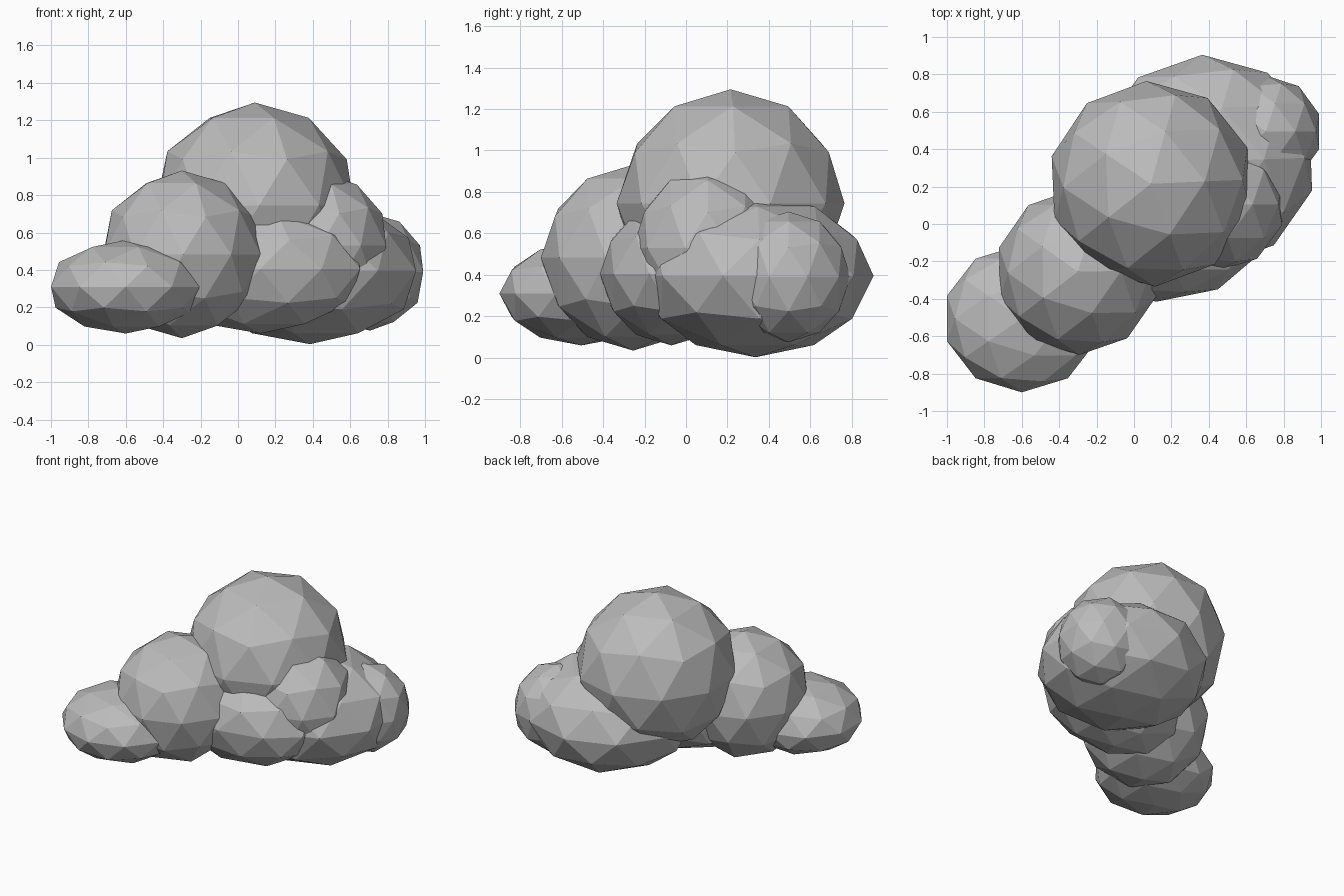
import bpy
from math import radians

cube = bpy.data.objects.get("Cube")
if cube:
    bpy.data.objects.remove(cube, do_unlink=True)

# One flat colour for the whole cloud
grey = bpy.data.materials.new("cloud_grey")
grey.use_nodes = True
colour = (0.5, 0.5, 0.5, 1)
grey.diffuse_color = colour
grey.node_tree.nodes["Principled BSDF"].inputs["Base Color"].default_value = colour


def puff(name, centre, radii, turn=0):
    """Faceted, stretched ball forming one lobe of the cloud."""
    bpy.ops.mesh.primitive_ico_sphere_add(subdivisions=2, radius=1, location=centre)
    ob = bpy.context.object
    ob.name = name
    ob.scale = radii
    ob.rotation_euler.z = radians(turn)
    ob.data.materials.append(grey)
    bpy.ops.object.shade_flat()


# Lobes along the diagonal, from front right to back left
puff("low_end_puff", (-0.60, -0.505, 0.31), (0.42, 0.395, 0.25))
puff("right_puff", (-0.30, -0.255, 0.483), (0.44, 0.445, 0.448), 1)
puff("top_puff", (0.09, 0.215, 0.745), (0.55, 0.55, 0.55), 2.5)
puff("front_low_puff", (0.12, -0.07, 0.405), (0.56, 0.345, 0.345))
puff("left_upper_puff", (0.44, 0.105, 0.53), (0.37, 0.36, 0.385))
puff("back_puff", (0.385, 0.335, 0.395), (0.59, 0.57, 0.392), 2)
puff("left_end_puff", (0.705, 0.494, 0.39), (0.30, 0.30, 0.315))
